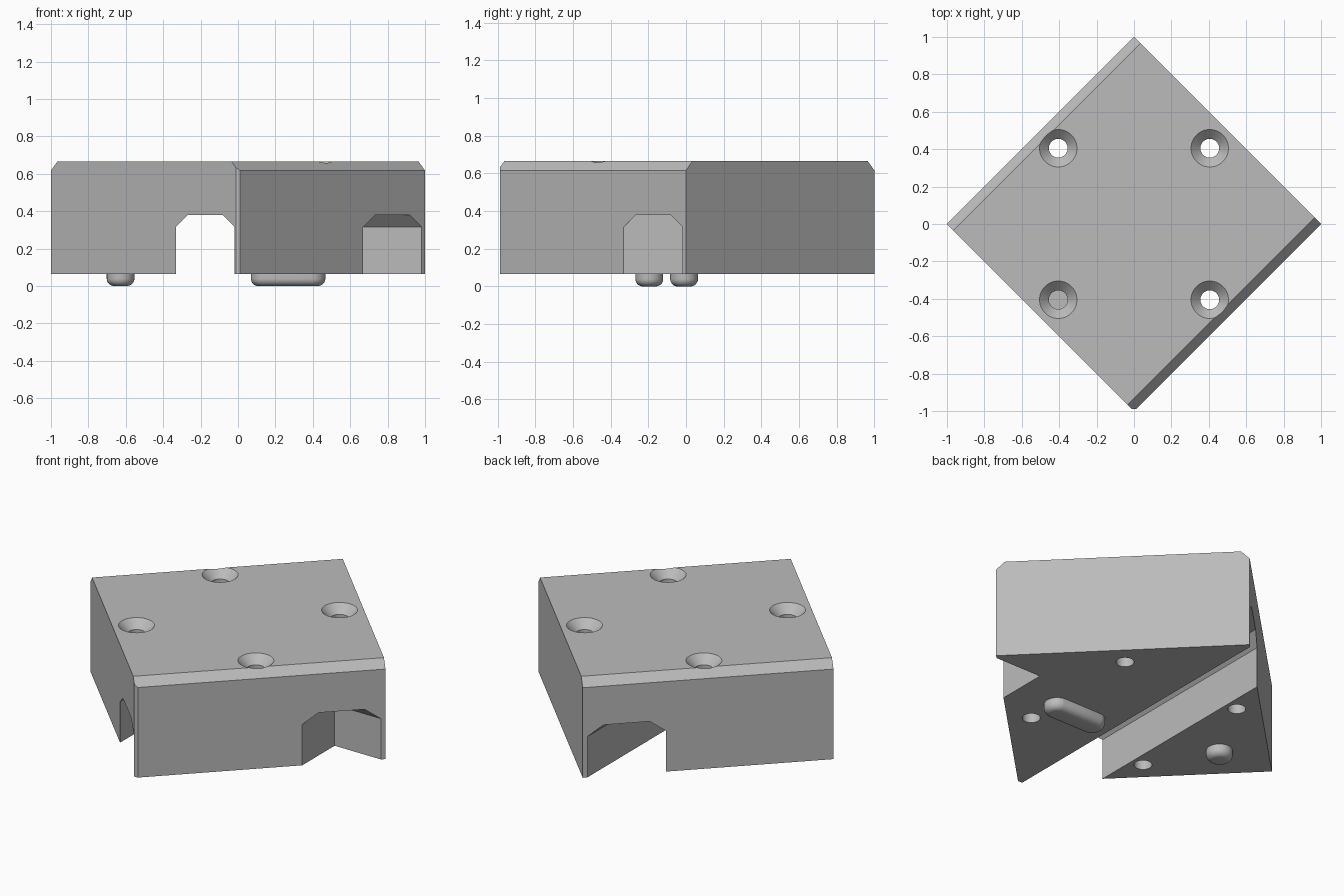
import bpy, bmesh, math
from mathutils import Vector

if "Cube" in bpy.data.objects:
    bpy.data.objects.remove(bpy.data.objects["Cube"], do_unlink=True)

grey = bpy.data.materials.new("plain grey")
grey.use_nodes = True
COLOUR = (0.5, 0.5, 0.5, 1)
grey.diffuse_color = COLOUR
grey.node_tree.nodes["Principled BSDF"].inputs["Base Color"].default_value = COLOUR

BASE, TOP = 0.065, 0.665


def finish(name, bm):
    bmesh.ops.recalc_face_normals(bm, faces=bm.faces)
    mesh = bpy.data.meshes.new(name)
    bm.to_mesh(mesh)
    bm.free()
    obj = bpy.data.objects.new(name, mesh)
    bpy.context.collection.objects.link(obj)
    mesh.materials.append(grey)
    return obj


def prism(points, vector):
    bm = bmesh.new()
    face = bm.faces.new([bm.verts.new(p) for p in points])
    ext = bmesh.ops.extrude_face_region(bm, geom=[face])
    moved = [g for g in ext["geom"] if isinstance(g, bmesh.types.BMVert)]
    bmesh.ops.translate(bm, verts=moved, vec=vector)
    return bm


def lathe(name, profile, x, y):
    """Closed solid turned round z from (radius, height) points."""
    bm = bmesh.new()
    steps = 48
    rings = [[bm.verts.new((x + r * math.cos(math.tau * i / steps),
                            y + r * math.sin(math.tau * i / steps), z))
              for i in range(steps)] for r, z in profile]
    for a, b in zip(rings, rings[1:]):
        for i in range(steps):
            j = (i + 1) % steps
            bm.faces.new((a[i], a[j], b[j], b[i]))
    bm.faces.new(rings[0])
    bm.faces.new(rings[-1])
    return finish(name, bm)


def cut(target, cutter):
    cutter.hide_render = True
    mod = target.modifiers.new("cut", "BOOLEAN")
    mod.operation = "DIFFERENCE"
    mod.solver = "EXACT"
    mod.object = cutter
    bpy.context.view_layer.objects.active = target
    bpy.ops.object.modifier_apply(modifier=mod.name)
    bpy.data.objects.remove(cutter, do_unlink=True)


def smooth(obj):
    bpy.ops.object.select_all(action="DESELECT")
    obj.select_set(True)
    bpy.context.view_layer.objects.active = obj
    bpy.ops.object.shade_smooth_by_angle(angle=math.radians(30))


# Diagonal block with two chamfered top edges
along = Vector((1, 1, 0)).normalized()
across = Vector((1, -1, 0)).normalized()
h, c = math.sqrt(0.5), 0.048
section = [(-h, BASE), (h, BASE), (h, TOP - c), (h - c, TOP), (c - h, TOP), (-h, TOP - c)]
bm = prism([across * s - along * h + Vector((0, 0, z)) for s, z in section], along * 2 * h)

# Small flat on the front corner
cutoff = bmesh.ops.bisect_plane(bm, geom=bm.verts[:] + bm.edges[:] + bm.faces[:],
                                plane_co=(0, -0.988, 0), plane_no=(0, -1, 0), clear_outer=True)
rim = [g for g in cutoff["geom_cut"] if isinstance(g, bmesh.types.BMEdge)]
bmesh.ops.holes_fill(bm, edges=rim)
block = finish("block", bm)

# Long channel and short corner pocket share one chamfered profile
low, high, g = -0.332, -0.018, 0.065
channel = [(low, -0.1), (high, -0.1), (high, 0.315), (high - g, 0.38), (low + g, 0.38), (low, 0.315)]
cut(block, finish("channel_cutter", prism([(s, -1.5, z) for s, z in channel], (0, 3, 0))))
cut(block, finish("pocket_cutter", prism([(0.668, s, z) for s, z in channel], (1, 0, 0))))

# Countersunk screw holes
for x in (-0.405, 0.405):
    for y in (-0.405, 0.405):
        cut(block, lathe("hole_cutter", [(0.05, -0.1), (0.05, TOP - 0.05),
                                         (0.1, TOP), (0.1, TOP + 0.2)], x, y))
smooth(block)

# Plug closing one hole
smooth(lathe("hole_plug", [(0.051, 0.3), (0.051, 0.4)], -0.405, -0.405))


def foot(name, x, y, stretch):
    """Rounded pad, lengthened along x by splitting its two halves."""
    r, f = 0.074, 0.04
    profile = [(r - f + f * math.sin(t), f - f * math.cos(t))
               for t in [math.pi / 2 * i / 8 for i in range(9)]] + [(r, BASE + 0.01)]
    obj = lathe(name, profile, 0, 0)
    for v in obj.data.vertices:
        if abs(v.co.x) > 0.0001:
            v.co.x += math.copysign(stretch / 2, v.co.x)
        v.co.x += x
        v.co.y += y
    smooth(obj)


# Feet under the block
foot("round_foot", -0.628, -0.01, 0)
foot("long_foot", 0.268, -0.195, 0.25)
